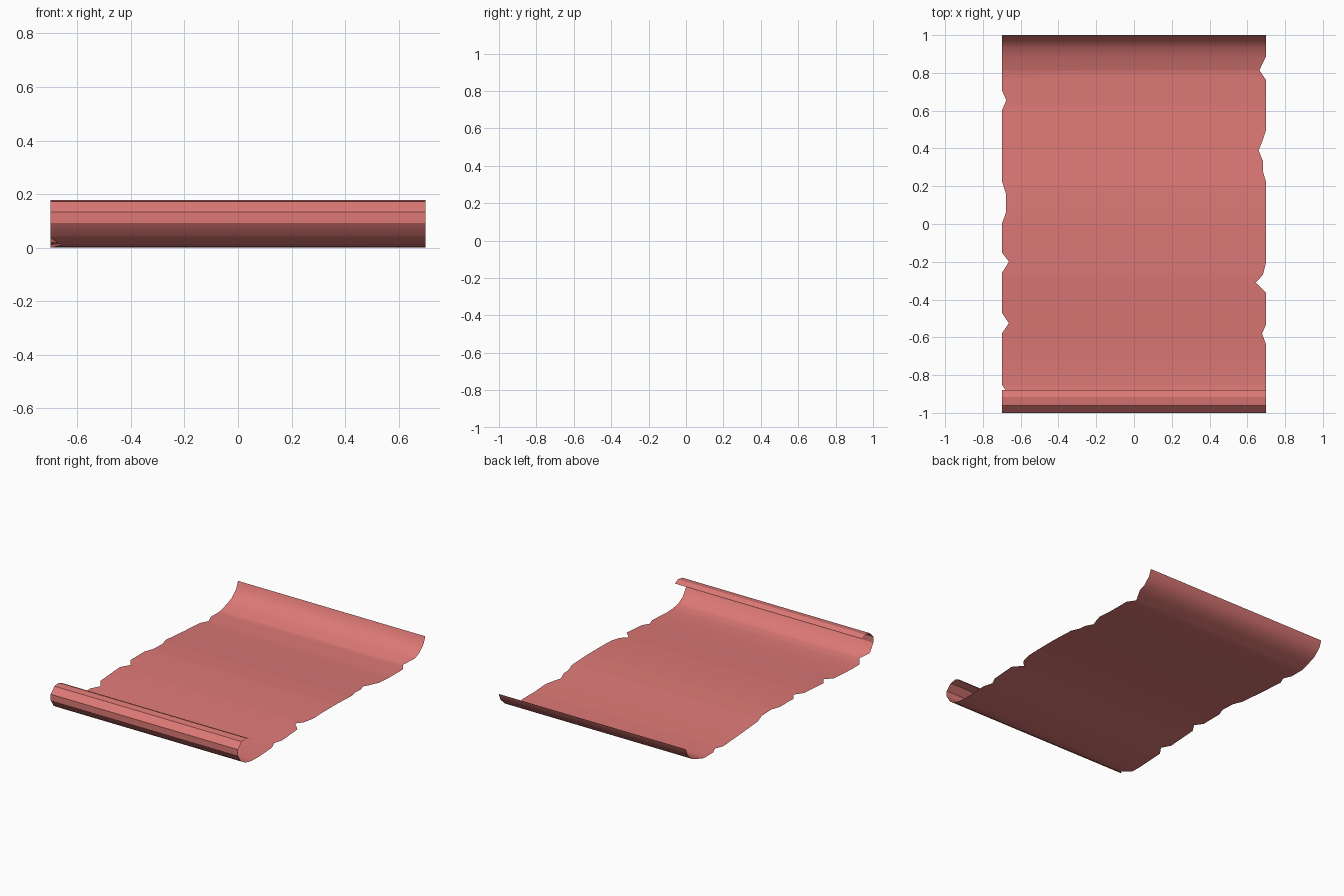
import bpy, bmesh, math

if "Cube" in bpy.data.objects:
    bpy.data.objects.remove(bpy.data.objects["Cube"])

HALF = 0.70

# Rolled front lip (y, z), from its free tip down to the sheet
CURL = [(-0.88, 0.163), (-0.915, 0.178), (-0.96, 0.172), (-1.0, 0.133), (-1.0, 0.092)]

# Sheet profile (y, z), front to back, ending in the upturned rear edge
SHEET = [(-0.967, 0.042), (-0.92, 0.014), (-0.86, 0.002), (-0.78, 0.0), (-0.6, 0.010),
         (-0.42, 0.024), (-0.27, 0.034), (-0.1, 0.039), (0.05, 0.039), (0.2, 0.033),
         (0.42, 0.016), (0.62, 0.003), (0.81, 0.003), (0.88, 0.024), (0.935, 0.046),
         (0.982, 0.09), (1.0, 0.135)]

# Torn edges: (y, depth of the tear)
LEFT = [(-0.957, 0), (-0.91, 0.042), (-0.85, 0), (-0.58, 0), (-0.525, 0.038), (-0.47, 0),
        (-0.26, 0), (-0.2, 0.038), (-0.15, 0), (0.0, 0), (0.06, 0.022), (0.16, 0.022),
        (0.23, 0), (0.60, 0), (0.655, 0.024), (0.71, 0)]
RIGHT = [(-0.64, 0), (-0.58, 0.022), (-0.53, 0), (-0.365, 0), (-0.31, 0.055),
         (-0.27, 0.018), (-0.2, 0), (0.22, 0), (0.28, 0.018), (0.335, 0.018),
         (0.39, 0.04), (0.44, 0.02), (0.50, 0), (0.76, 0), (0.815, 0.036), (0.89, 0)]


def sample(points, y):
    """Linear interpolation through (y, value) points."""
    if y <= points[0][0]:
        return points[0][1]
    for (y0, v0), (y1, v1) in zip(points, points[1:]):
        if y <= y1:
            return v0 + (v1 - v0) * (y - y0) / (y1 - y0)
    return points[-1][1]


# Rows across the sheet: left x, right x, y, z
rows = [(-HALF, HALF, y, z) for y, z in CURL]
for y in sorted({p[0] for p in SHEET + LEFT + RIGHT}):
    rows.append((-HALF + sample(LEFT, y), HALF - sample(RIGHT, y), y, sample(SHEET, y)))

bm = bmesh.new()
pairs = [(bm.verts.new((l, y, z)), bm.verts.new((r, y, z))) for l, r, y, z in rows]
for (a, b), (c, d) in zip(pairs, pairs[1:]):
    bm.faces.new((a, b, d, c))

# Scroll sheet object
mesh = bpy.data.meshes.new("parchment_sheet")
bm.to_mesh(mesh)
bm.free()
sheet = bpy.data.objects.new("parchment_sheet", mesh)
bpy.context.collection.objects.link(sheet)
mesh.shade_smooth()
mesh.set_sharp_from_angle(angle=math.radians(30))

# Red parchment colour
mat = bpy.data.materials.new("parchment_red")
mat.diffuse_color = (0.72, 0.19, 0.18, 1)
mat.use_nodes = True
mat.node_tree.nodes["Principled BSDF"].inputs["Base Color"].default_value = mat.diffuse_color
mesh.materials.append(mat)
